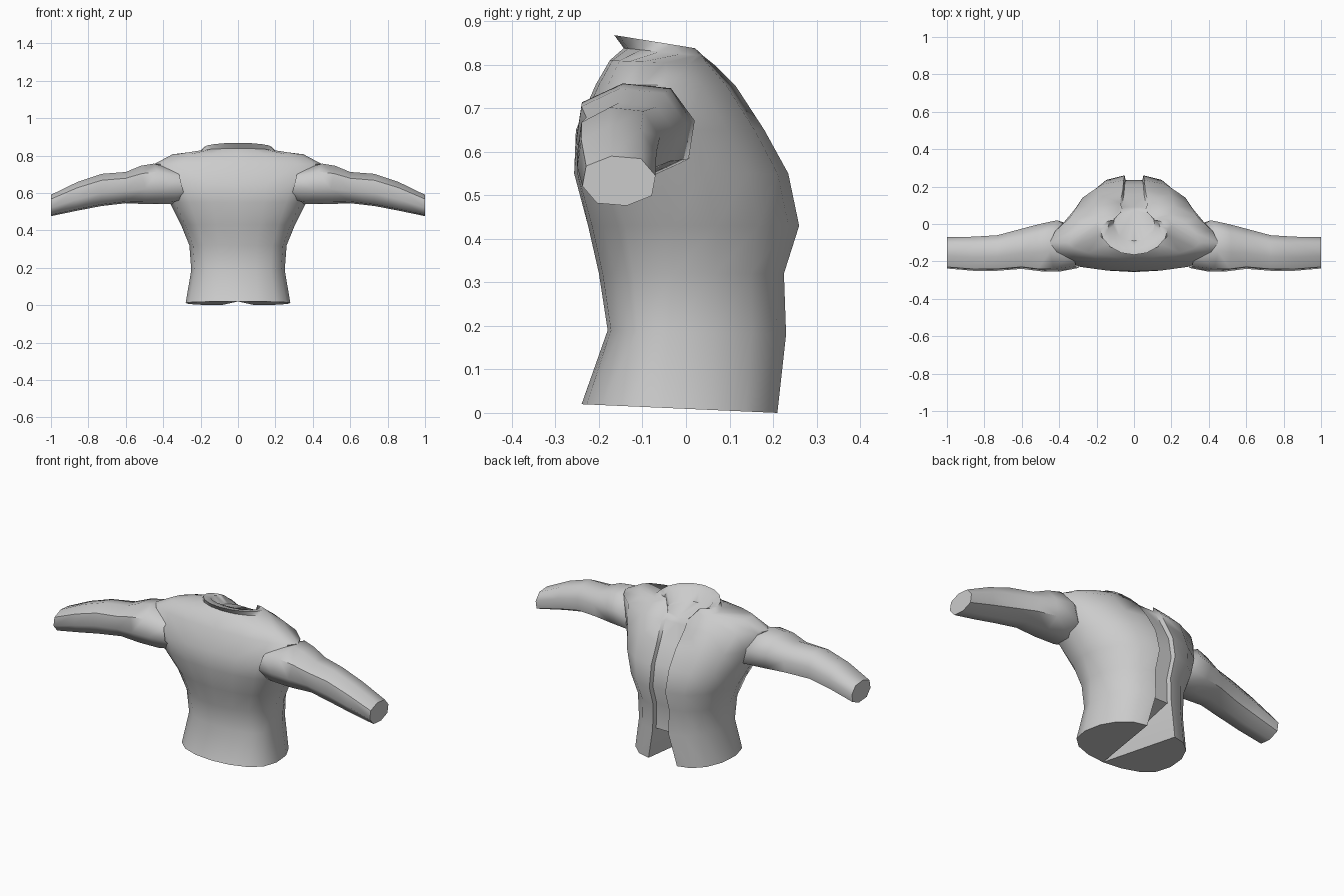
import bpy, bmesh
from math import sin, cos, pi

if "Cube" in bpy.data.objects:
    bpy.data.objects.remove(bpy.data.objects["Cube"])


def finish(name, bm, merge):
    """Clean up, mirror in x and shade."""
    me = bpy.data.meshes.new(name)
    bmesh.ops.remove_doubles(bm, verts=bm.verts[:], dist=0.0005)
    bmesh.ops.recalc_face_normals(bm, faces=bm.faces[:])
    bm.to_mesh(me)
    bm.free()
    ob = bpy.data.objects.new(name, me)
    bpy.context.collection.objects.link(ob)
    bpy.ops.object.select_all(action='DESELECT')
    ob.select_set(True)
    bpy.context.view_layer.objects.active = ob
    mod = ob.modifiers.new("mirror", 'MIRROR')
    mod.use_mirror_merge = merge
    mod.merge_threshold = 0.0005
    bpy.ops.object.modifier_apply(modifier="mirror")
    bpy.ops.object.shade_smooth_by_angle(angle=0.95)
    return ob


def spow(v, p):
    return max(v, 0.0) ** p


# Jacket body: half cross-sections from hem to neck
# z back, z front, half width, y back, y front, y widest, opening x,
# back roundness, front roundness (lower = boxier)
levels = [
    (0.02, 0.00, 0.28, -0.24, 0.21, -0.05, 0.09, 0.8, 0.95),
    (0.19, 0.18, 0.25, -0.18, 0.23, -0.04, 0.05, 0.7, 1.0),
    (0.32, 0.32, 0.26, -0.20, 0.225, -0.03, 0.05, 0.65, 1.0),
    (0.43, 0.43, 0.305, -0.225, 0.26, -0.03, 0.05, 0.6, 1.1),
    (0.55, 0.55, 0.365, -0.257, 0.235, -0.06, 0.055, 0.5, 1.1),
    (0.65, 0.65, 0.405, -0.253, 0.18, -0.09, 0.06, 0.45, 1.1),
    (0.755, 0.75, 0.45, -0.207, 0.115, -0.1, 0.075, 0.9, 1.3),
    (0.81, 0.80, 0.35, -0.175, 0.065, -0.1, 0.085, 1.0, 1.2),
    (0.838, 0.82, 0.20, -0.143, 0.04, -0.01, 0.10, 1.0, 1.0),
    (0.868, 0.838, 0.18, -0.165, 0.02, -0.03, 0.11, 1.1, 1.0),   # collar rim
    (0.86, 0.83, 0.14, -0.12, 0.03, -0.03, 0.10, 1.1, 1.0),
    (0.80, 0.78, 0.11, -0.09, 0.05, -0.01, 0.085, 1.0, 1.0),     # neck
]
N = 4
bm = bmesh.new()
rows = []
for i, (zb, zf, hw, yb, yf, yw, fx, pb, pf) in enumerate(levels):
    pts = []
    for k in range(N + 1):
        a = k / N * pi / 2
        pts.append((hw * sin(a), yw - (yw - yb) * spow(cos(a), pb)))
    for k in range(1, N + 1):
        a = k / N * pi / 2
        pts.append((fx + (hw - fx) * cos(a), yw + (yf - yw) * spow(sin(a), pf)))
    pts = [(max(x, 0), y, zb + (zf - zb) * min(1, (y - yb) / (yf - yb))) for x, y in pts]
    if 0 < i < 7:      # recessed centre strip
        pts += [(fx * 0.9, yf - 0.025, zf), (0, yf - 0.025, zf)]
    elif i >= 7:       # strip ends at the neck opening
        pts += [(0.06, 0.075, 0.775), (0, 0.075, 0.775)]
    rows.append([bm.verts.new(p) for p in pts])
for i, (a, b) in enumerate(zip(rows, rows[1:])):
    for k in range(len(a) - 1):
        if i >= 7 and k == 2 * N + 1:
            continue
        bm.faces.new((a[k], a[k + 1], b[k + 1], b[k]))

# Neck cap, hem caps and the notch below the strip
bm.faces.new(rows[-1])
hem, up = rows[0], rows[1]
corner = hem[-1]
bm.faces.new(hem)
bm.faces.new((corner, up[-2], up[-3]))
bm.faces.new((corner, hem[0], up[-2]))
bm.faces.new((up[-2], hem[0], up[-1]))
finish("jacket_body", bm, True)

# Sleeves: x at middle, x tilt, y min, y max, z min, z max
sections = [
    (0.30, 0.02, -0.235, -0.04, 0.56, 0.72),
    (0.40, 0.05, -0.253, 0.02, 0.54, 0.757),
    (0.50, 0.02, -0.253, 0.0, 0.54, 0.745),
    (0.60, 0.0, -0.24, -0.025, 0.545, 0.712),
    (0.73, 0.0, -0.25, -0.06, 0.53, 0.702),
    (0.86, 0.0, -0.25, -0.068, 0.505, 0.658),
    (1.00, 0.0, -0.238, -0.07, 0.476, 0.59),
]
bm = bmesh.new()
rings = []
S = 8
for x, tilt, y0, y1, z0, z1 in sections:
    ring = []
    for k in range(S):
        a = 2 * pi * (k + 0.25) / S
        c, s = [max(-1, min(1, v * 1.08)) for v in (cos(a), sin(a))]
        ring.append(bm.verts.new((x + tilt * s, (y0 + y1) / 2 + (y1 - y0) / 2 * c,
                                  (z0 + z1) / 2 + (z1 - z0) / 2 * s)))
    rings.append(ring)
for a, b in zip(rings, rings[1:]):
    for k in range(S):
        j = (k + 1) % S
        bm.faces.new((a[k], a[j], b[j], b[k]))
bm.faces.new(rings[-1])
finish("sleeves", bm, False)
